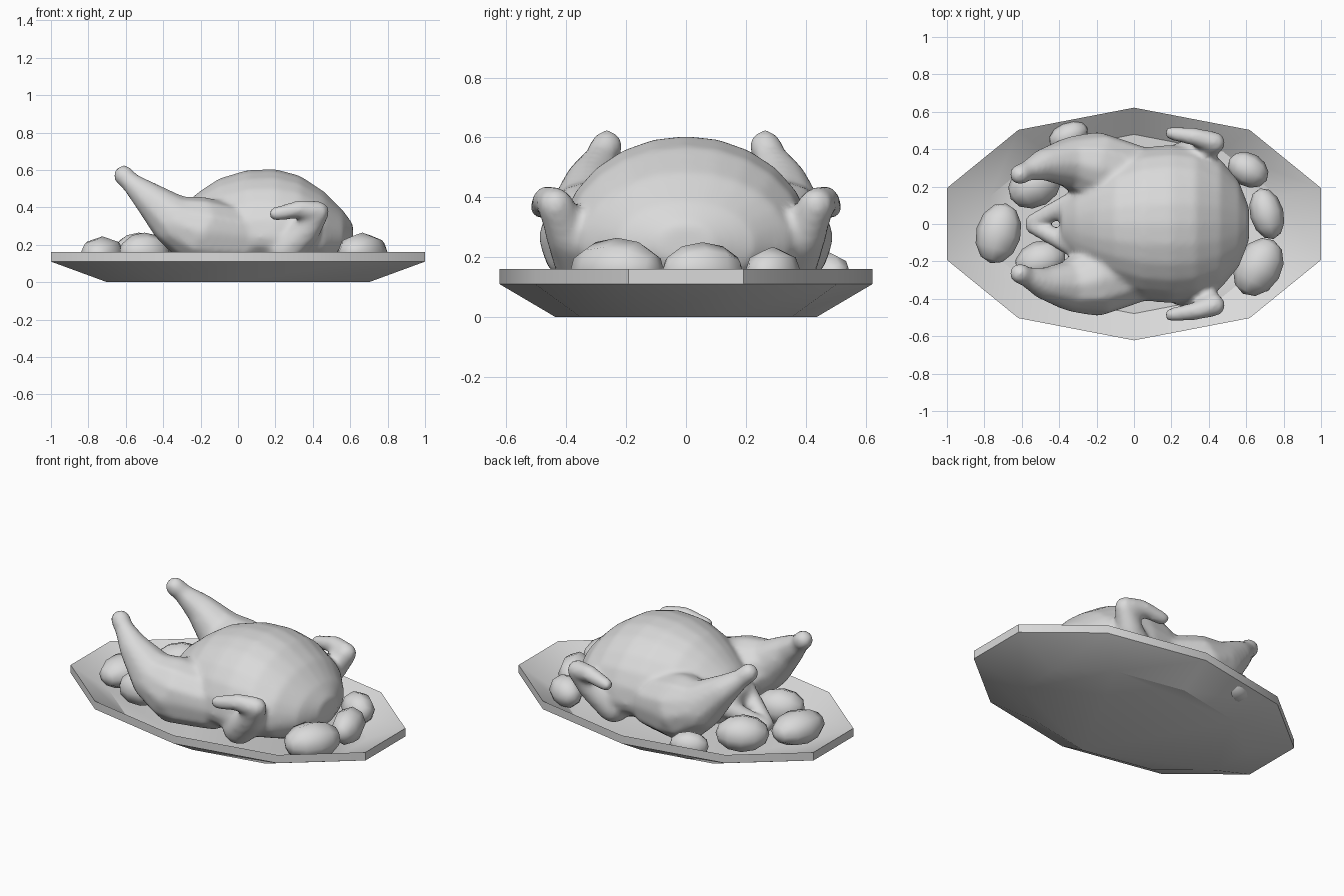
import bpy, bmesh, math
from mathutils import Matrix, Vector

if "Cube" in bpy.data.objects:
    bpy.data.objects.remove(bpy.data.objects["Cube"], do_unlink=True)

grey = bpy.data.materials.new("light_grey")
grey.use_nodes = True
grey.diffuse_color = (0.7, 0.7, 0.7, 1)
grey.node_tree.nodes["Principled BSDF"].inputs["Base Color"].default_value = (0.7, 0.7, 0.7, 1)


def finish(bm, name, angle):
    """Turn a bmesh into a shaded object."""
    bmesh.ops.recalc_face_normals(bm, faces=bm.faces[:])
    mesh = bpy.data.meshes.new(name)
    bm.to_mesh(mesh)
    bm.free()
    mesh.materials.append(grey)
    mesh.shade_smooth()
    mesh.set_sharp_from_angle(angle=math.radians(angle))
    ob = bpy.data.objects.new(name, mesh)
    bpy.context.collection.objects.link(ob)
    return ob


def loft(bm, rings):
    """Skin equal rings of points and cap both ends."""
    loops = [[bm.verts.new(p) for p in ring] for ring in rings]
    n = len(loops[0])
    for a, b in zip(loops, loops[1:]):
        for i in range(n):
            j = (i + 1) % n
            bm.faces.new((a[i], a[j], b[j], b[i]))
    bm.faces.new(loops[0])
    bm.faces.new(loops[-1])


def ball_points():
    """Evenly spread points on a unit ball."""
    ball = bmesh.new()
    bmesh.ops.create_icosphere(ball, subdivisions=2, radius=1)
    points = [v.co.copy() for v in ball.verts]
    ball.free()
    return points


def limb(bm, joints, side):
    """Chain of tapered capsules through (x, y, z, radius) joints."""
    for pair in zip(joints, joints[1:]):
        verts = [bm.verts.new(Vector((x, y * side, z)) + p * r)
                 for x, y, z, r in pair for p in BALL]
        bmesh.ops.convex_hull(bm, input=verts)


# Platter: ten-sided dish with a sloped rim
def platter_ring(scale, z):
    turns = [math.radians(18 + 36 * i) for i in range(10)]
    return [(1.0515 * scale * math.cos(t), 0.622 * scale * math.sin(t), z) for t in turns]


bm = bmesh.new()
loft(bm, [platter_ring(s, z) for s, z in ((0.70, 0), (1, 0.11), (1, 0.16), (0.77, 0.05))])
finish(bm, "platter", 30)

# Bird body: cross-sections of (x, half width, top, bottom)
SECTIONS = [(-0.39, 0.09, 0.29, 0.17), (-0.31, 0.20, 0.40, 0.10), (-0.20, 0.29, 0.49, 0.07),
            (-0.10, 0.35, 0.555, 0.06), (0.05, 0.41, 0.60, 0.06), (0.20, 0.425, 0.605, 0.06),
            (0.33, 0.41, 0.57, 0.06), (0.46, 0.35, 0.485, 0.07), (0.56, 0.23, 0.385, 0.11),
            (0.615, 0.09, 0.31, 0.18)]


def body_ring(x, width, top, bottom):
    ring = []
    for i in range(24):
        t = math.tau * i / 24
        reach = top - 0.24 if math.sin(t) > 0 else 0.24 - bottom
        ring.append((x, width * math.cos(t), 0.24 + reach * math.sin(t)))
    return ring


bm = bmesh.new()
loft(bm, [body_ring(*s) for s in SECTIONS])

# Legs, wings and tail flaps on both sides
LEG = [(0.0, 0.26, 0.24, 0.17), (-0.19, 0.30, 0.265, 0.195), (-0.32, 0.33, 0.315, 0.145),
       (-0.47, 0.32, 0.445, 0.09), (-0.57, 0.285, 0.53, 0.055), (-0.61, 0.265, 0.57, 0.057)]
WING = [(0.25, 0.34, 0.17, 0.10), (0.36, 0.39, 0.27, 0.08), (0.43, 0.435, 0.375, 0.06),
        (0.33, 0.465, 0.39, 0.05), (0.20, 0.485, 0.365, 0.038)]
TAIL = [(-0.32, 0.12, 0.24, 0.06), (-0.54, 0.01, 0.13, 0.045)]
BALL = ball_points()
for side in (1, -1):
    for part in (LEG, WING, TAIL):
        limb(bm, part, side)
for vert in [v for v in bm.verts if not v.link_faces]:
    bm.verts.remove(vert)
bird = finish(bm, "roast_bird", 180)

# Merge the parts into one soft skin
skin = bird.modifiers.new("merge", "REMESH")
skin.mode = "VOXEL"
skin.voxel_size = 0.016
skin.use_smooth_shade = True
soft = bird.modifiers.new("soften", "SMOOTH")
soft.factor = 0.5
soft.iterations = 8

# Potatoes: (x, y, half length, half width, top, heading)
POTATOES = [(0.665, -0.23, 0.165, 0.125, 0.265, 60), (0.71, 0.055, 0.14, 0.09, 0.25, 105),
            (0.61, 0.29, 0.115, 0.09, 0.235, 150), (-0.725, -0.05, 0.165, 0.12, 0.245, 75),
            (-0.53, 0.21, 0.15, 0.12, 0.265, 30), (-0.50, -0.20, 0.14, 0.11, 0.265, 20),
            (-0.35, 0.47, 0.11, 0.075, 0.22, 25)]
for i, (x, y, length, width, top, heading) in enumerate(POTATOES):
    bm = bmesh.new()
    half = (top - 0.05) / 2
    bmesh.ops.create_uvsphere(bm, u_segments=8, v_segments=6, radius=1)
    shape = (Matrix.Translation((x, y, 0.05 + half))
             @ Matrix.Rotation(math.radians(heading), 4, "Z")
             @ Matrix.Diagonal(Vector((length, width, half, 1)))
             @ Matrix.Rotation(math.radians(90), 4, "Y"))
    bmesh.ops.transform(bm, matrix=shape, verts=bm.verts[:])
    finish(bm, f"potato_{i + 1}", 180)
